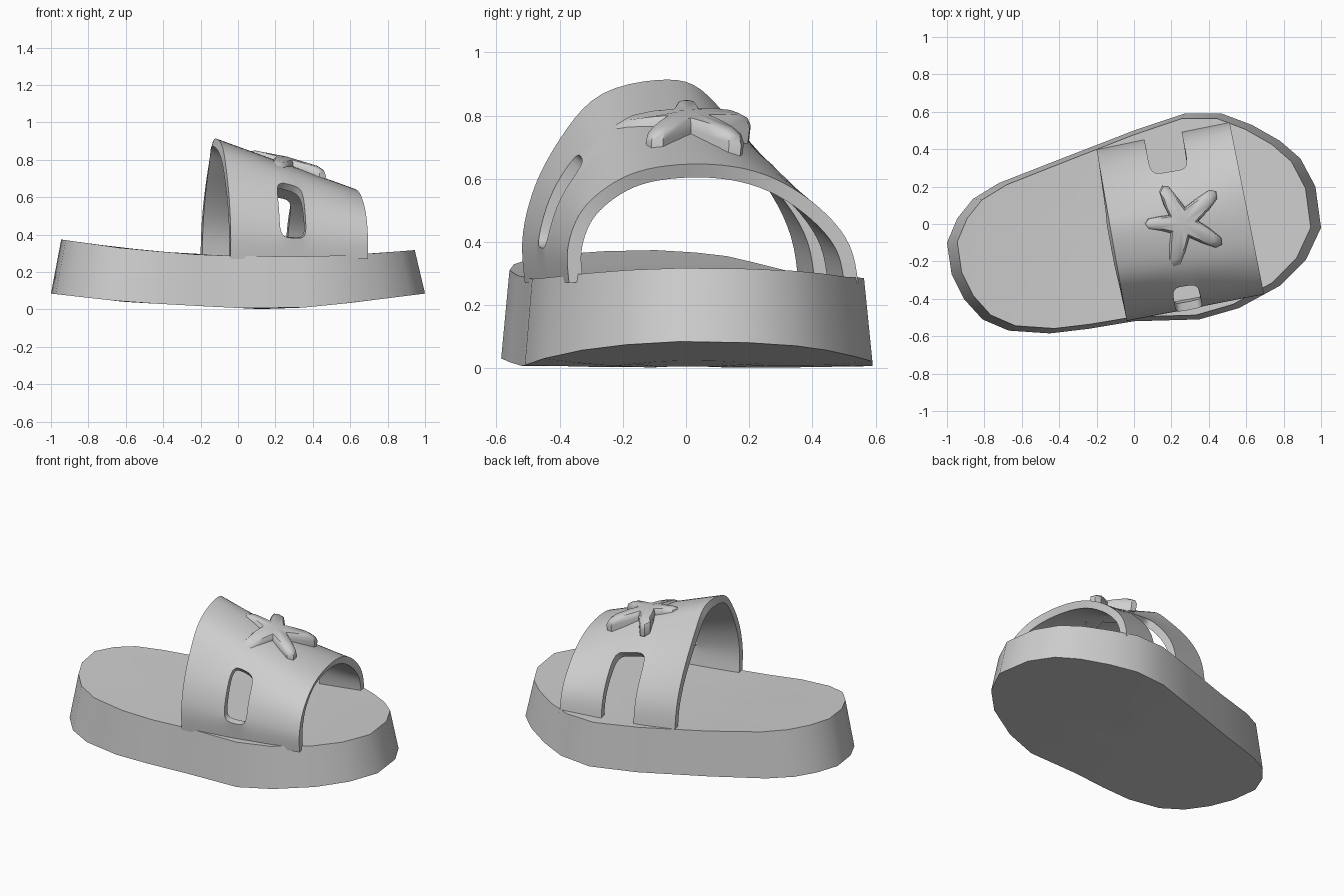
import bpy, bmesh
from math import atan2, cos, sin, tau, hypot, radians

cube = bpy.data.objects.get("Cube")
if cube:
    bpy.data.objects.remove(cube)

grey = bpy.data.materials.new("plain grey")
grey.use_nodes = True
grey.diffuse_color = (0.62, 0.62, 0.62, 1)
grey.node_tree.nodes["Principled BSDF"].inputs["Base Color"].default_value = (0.62, 0.62, 0.62, 1)


def finish(name, bm, closed=True, modifiers=()):
    """Turn a bmesh into a smooth shaded object with its modifiers applied."""
    if closed:
        bmesh.ops.recalc_face_normals(bm, faces=bm.faces)
    mesh = bpy.data.meshes.new(name)
    bm.to_mesh(mesh)
    bm.free()
    mesh.materials.append(grey)
    ob = bpy.data.objects.new(name, mesh)
    bpy.context.collection.objects.link(ob)
    bpy.ops.object.select_all(action='DESELECT')
    bpy.context.view_layer.objects.active = ob
    ob.select_set(True)
    for kind, settings in modifiers:
        mod = ob.modifiers.new(kind.title(), kind)
        for key, value in settings.items():
            setattr(mod, key, value)
        bpy.ops.object.modifier_apply(modifier=mod.name)
    bpy.ops.object.shade_smooth_by_angle(angle=radians(40))
    return ob


def loft(bm, rings, start, end):
    """Skin closed rings and close both ends with a fan to a centre point."""
    loops = [[bm.verts.new(p) for p in ring] for ring in rings]
    n = len(loops[0])
    for a, b in zip(loops, loops[1:]):
        for i in range(n):
            k = (i + 1) % n
            bm.faces.new((a[i], a[k], b[k], b[i]))
    for loop, point in ((loops[0], start), (loops[-1], end)):
        centre = bm.verts.new(point)
        for i in range(n):
            bm.faces.new((loop[i], loop[(i + 1) % n], centre))


def height(table, x):
    """Piecewise linear height along the length."""
    for (x0, z0), (x1, z1) in zip(table, table[1:]):
        if x <= x1:
            return z0 + (z1 - z0) * (x - x0) / (x1 - x0)
    return table[-1][1]


# Sole: foot outline, tapered walls, curved top and bottom
outline = [(1, -.02), (.97, .2), (.89, .35), (.78, .445), (.63, .53), (.47, .59),
           (.27, .59), (0, .5), (-.4, .345), (-.72, .22), (-.86, .135), (-.945, .03),
           (-1, -.1), (-.975, -.27), (-.91, -.4), (-.81, -.51), (-.67, -.57),
           (-.45, -.585), (-.24, -.56), (0, -.52), (.35, -.51), (.56, -.45),
           (.78, -.33), (.92, -.19)]
under = [(-1, .085), (-.6, .04), (-.2, .018), (.12, .002), (.35, .01), (.6, .035), (1, .085)]
upper = [(-.95, .375), (-.6, .325), (-.2, .292), (.2, .28), (.6, .29), (.95, .318)]


def sole_ring(sx, sy, table):
    return [(x * sx, y * sy, height(table, x * sx)) for x, y in outline]


rings = [sole_ring(s, s, under) for s in (.25, .5, .75, 1)]
rings += [sole_ring(.945 * s, .955 * s, upper) for s in (1, .75, .5, .25)]
bm = bmesh.new()
loft(bm, rings, (0, 0, height(under, 0)), (0, 0, height(upper, 0)))
finish("sole", bm)

# Strap: surface between a tall rear arch and a low toe arch, as (y, z) profiles
rear = [(-.51, .27), (-.525, .4), (-.5, .52), (-.46, .63), (-.38, .76), (-.28, .885),
        (-.08, .92), (.03, .91), (.11, .82), (.22, .7), (.31, .58), (.385, .43), (.4, .27)]
toe = [(-.37, .27), (-.38, .36), (-.365, .43), (-.335, .5), (-.275, .56), (-.18, .62),
       (-.06, .645), (.08, .65), (.22, .63), (.34, .575), (.45, .49), (.53, .39), (.545, .27)]
across = [0, .18, .36, .46, .55, .64, .82, 1]
bm = bmesh.new()
grid = []
for (ry, rz), (ty, tz) in zip(rear, toe):
    rx, tx = -.13 - .176 * ry, .62 - .2 * ty
    grid.append([bm.verts.new((rx + (tx - rx) * u, ry + (ty - ry) * u, rz + (tz - rz) * u))
                 for u in across])
for i in range(len(rear) - 1):
    for j in range(len(across) - 1):
        window = 1 <= i < 4 and j in (2, 3)
        slot = i >= 9 and j in (2, 3, 4)
        if not (window or slot):
            bm.faces.new((grid[i][j], grid[i][j + 1], grid[i + 1][j + 1], grid[i + 1][j]))
bmesh.ops.delete(bm, geom=[v for v in bm.verts if not v.link_faces], context='VERTS')
finish("strap", bm, False, [
    ('SUBSURF', dict(levels=2, boundary_smooth='PRESERVE_CORNERS')),
    ('SOLIDIFY', dict(thickness=.045, offset=-1))])

# Starfish ornament: five rounded arms lying on the strap
cx, cy = .26, .005
tips = [(.47, -.11), (.44, .175), (.15, .205), (.05, 0), (.21, -.24)]
polar = [(atan2(y - cy, x - cx) % tau, hypot(x - cx, y - cy)) for x, y in tips]
polar.sort()
star = []
for i, (angle, reach) in enumerate(polar):
    for turn, r in ((-.3, .62), (-.14, .92), (0, 1), (.14, .92), (.3, .62)):
        star.append((angle + turn, reach * r))
    following = polar[(i + 1) % len(polar)][0]
    star.append((angle + ((following - angle) % tau) / 2, .085))


def star_point(angle, r, drop):
    x, y = cx + r * cos(angle), cy + r * sin(angle)
    return (x, y, .86 - .24 * (x - .05) - .8 * y * y - drop)


bm = bmesh.new()
loft(bm, [[star_point(a, r * s, drop) for a, r in star]
          for s, drop in ((.97, .085), (1, .035), (.95, .012), (.8, 0))],
     star_point(0, 0, .085), star_point(0, 0, -.008))
finish("starfish_ornament", bm)
